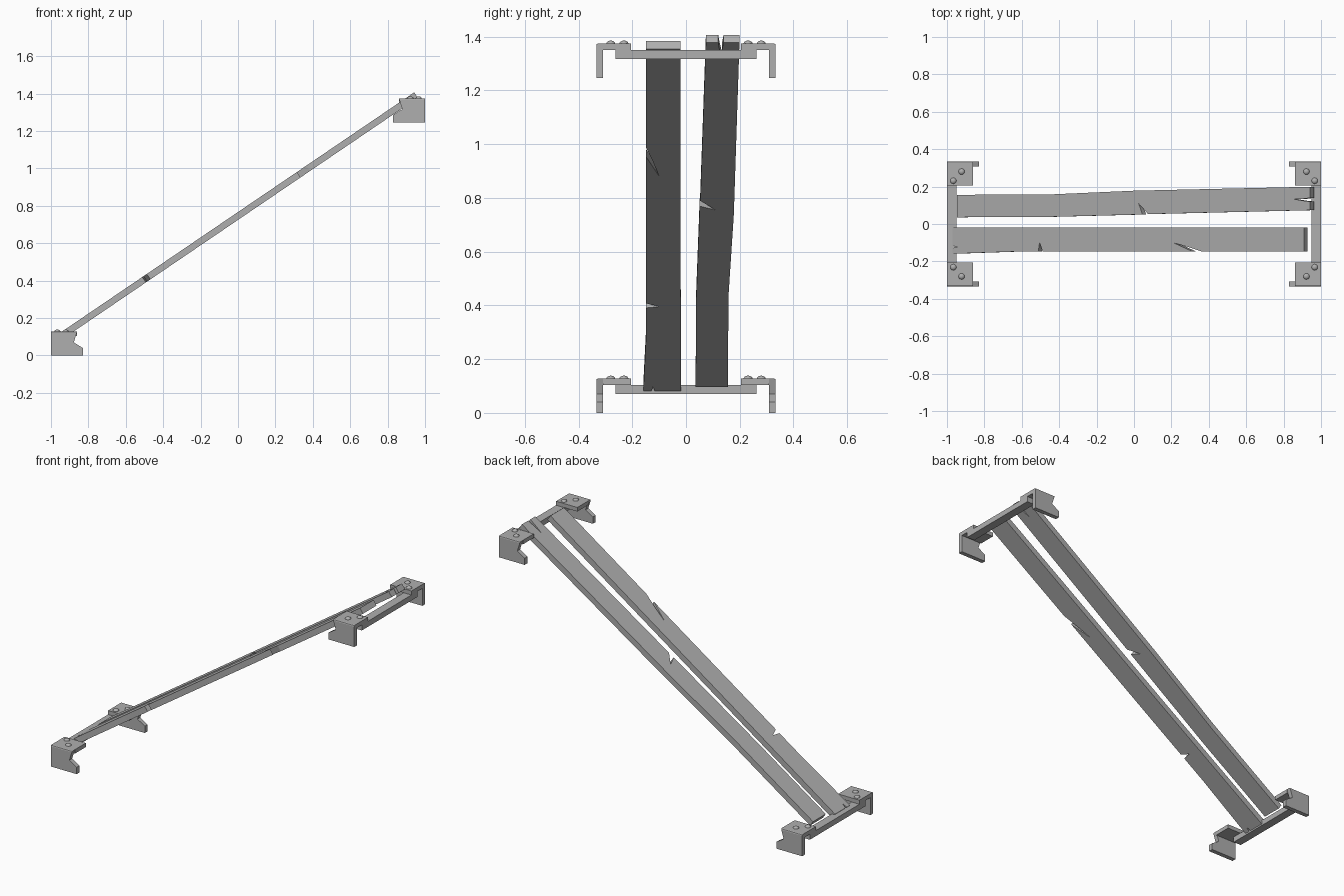
import bpy, bmesh
from mathutils import Vector

if "Cube" in bpy.data.objects:
    bpy.data.objects.remove(bpy.data.objects["Cube"])

# Dark grey for every part
grey = bpy.data.materials.new("dark_grey")
grey.diffuse_color = (0.43, 0.43, 0.43, 1)
grey.use_nodes = True
grey.node_tree.nodes["Principled BSDF"].inputs["Base Color"].default_value = grey.diffuse_color


def add_prism(bm, points, depth):
    """Closed outline of 3D points, extruded by a vector."""
    face = bm.faces.new([bm.verts.new(p) for p in points])
    new = bmesh.ops.extrude_face_region(bm, geom=[face], use_keep_orig=True)["geom"]
    bmesh.ops.translate(bm, vec=Vector(depth),
                        verts=[g for g in new if isinstance(g, bmesh.types.BMVert)])


def add_box(bm, lo, hi):
    outline = [(lo[0], lo[1], lo[2]), (hi[0], lo[1], lo[2]),
               (hi[0], hi[1], lo[2]), (lo[0], hi[1], lo[2])]
    add_prism(bm, outline, (0, 0, hi[2] - lo[2]))


def finish(bm, name):
    bmesh.ops.recalc_face_normals(bm, faces=bm.faces[:])
    mesh = bpy.data.meshes.new(name)
    bm.to_mesh(mesh)
    bm.free()
    mesh.materials.append(grey)
    ob = bpy.data.objects.new(name, mesh)
    bpy.context.collection.objects.link(ob)
    return ob


# Hooked side flange of a bracket, in x and z
HOOK = [(-1, 0), (-0.83, 0), (-0.83, 0.04), (-0.878, 0.07), (-0.86, 0.128), (-1, 0.128)]


def bracket(name, sx, sy, z0):
    bm = bmesh.new()
    add_prism(bm, [(x, 0.308, z) for x, z in HOOK], (0, 0.026, 0))
    # soften the folded outer edge
    fold = [e for e in bm.edges
            if all(v.co.y > 0.33 and v.co.z > 0.127 for v in e.verts)]
    bmesh.ops.bevel(bm, geom=fold, offset=0.007, segments=2, profile=0.5, affect='EDGES')
    # top plate
    add_box(bm, (-1, 0.205, 0.104), (-0.86, 0.308, 0.128))
    for v in bm.verts:
        v.co = (-sx * v.co.x, sy * v.co.y, v.co.z + z0)
    finish(bm, name)

    # domed rivets
    for i, (x, y) in enumerate([(0.922, 0.28), (0.966, 0.231)]):
        bpy.ops.mesh.primitive_uv_sphere_add(segments=12, ring_count=8, radius=0.017,
                                             location=(sx * x, sy * y, z0 + 0.126))
        rivet = bpy.context.object
        rivet.name = f"{name}_rivet_{i + 1}"
        rivet.scale.z = 0.75
        rivet.data.materials.append(grey)
        bpy.ops.object.shade_smooth_by_angle()


# Brackets and crossbars at both ends
for end, sx, z0 in (("lower", -1, 0.0), ("upper", 1, 1.247)):
    for side, sy in (("front", -1), ("back", 1)):
        bracket(f"{end}_{side}_bracket", sx, sy, z0)
    bm = bmesh.new()
    x0, x1 = sorted((sx * 0.949, sx * 1.0))
    add_box(bm, (x0, -0.262, z0 + 0.071), (x1, 0.262, z0 + 0.104))
    finish(bm, f"{end}_crossbar")


def plank(name, outline):
    """Sloping plank from its outline seen from above, with notches."""
    bm = bmesh.new()
    add_prism(bm, [(x, y, 0.767 + 0.679 * x) for x, y in outline], (0.02, 0, -0.0285))
    finish(bm, name)


# Front plank: two cracks in the outer edge, a chip at the lower end
plank("front_plank", [
    (-0.97, -0.159), (-0.65, -0.148), (-0.512, -0.148), (-0.505, -0.098), (-0.488, -0.148),
    (0.315, -0.148), (0.21, -0.1), (0.29, -0.123), (0.365, -0.148),
    (0.908, -0.148), (0.908, -0.02), (-0.3, -0.02), (-0.97, -0.018),
    (-0.97, -0.117), (-0.943, -0.122), (-0.97, -0.129),
])

# Back plank: slightly bent, one crack and a split upper end
plank("back_plank", [
    (-0.947, 0.036), (-0.5, 0.037), (0.045, 0.051), (0.025, 0.109), (0.075, 0.053),
    (0.942, 0.074), (0.942, 0.12), (0.9, 0.125), (0.85, 0.134), (0.9, 0.134),
    (0.942, 0.14), (0.942, 0.199), (0.0, 0.178), (-0.45, 0.158), (-0.947, 0.156),
])
